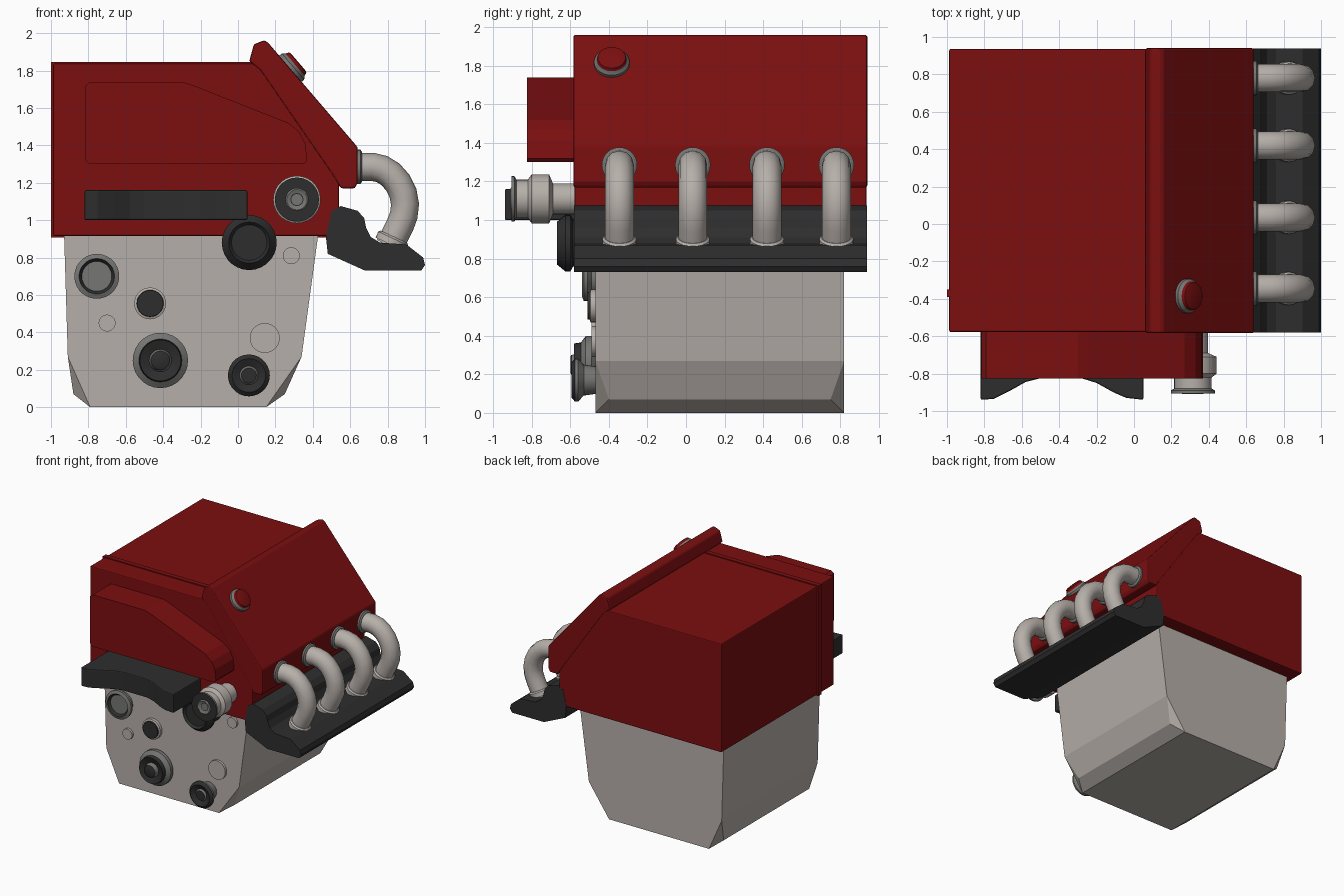
import bpy, bmesh, math
from mathutils import Vector, Matrix

if "Cube" in bpy.data.objects:
    bpy.data.objects.remove(bpy.data.objects["Cube"])


def material(name, rgb):
    m = bpy.data.materials.new(name)
    m.diffuse_color = (*rgb, 1)
    m.use_nodes = True
    m.node_tree.nodes["Principled BSDF"].inputs["Base Color"].default_value = m.diffuse_color
    return m


RED = material("red paint", (0.2, 0.0045, 0.005))
LIGHT = material("light metal", (0.47, 0.43, 0.40))
MID = material("mid grey metal", (0.18, 0.18, 0.175))
DARK = material("dark grey", (0.027, 0.027, 0.027))
MATS = [LIGHT, MID, DARK, RED]
L, M, D, R = range(4)


def finish(bm, name, mats, bevel=0, smooth=True):
    bmesh.ops.recalc_face_normals(bm, faces=bm.faces)
    me = bpy.data.meshes.new(name)
    bm.to_mesh(me)
    bm.free()
    ob = bpy.data.objects.new(name, me)
    bpy.context.collection.objects.link(ob)
    for m in mats:
        me.materials.append(m)
    if bevel:
        b = ob.modifiers.new("bevel", 'BEVEL')
        b.width, b.segments, b.limit_method = bevel, 2, 'ANGLE'
        b.angle_limit = math.radians(40)
    if smooth:
        bpy.ops.object.select_all(action='DESELECT')
        bpy.context.view_layer.objects.active = ob
        ob.select_set(True)
        bpy.ops.object.shade_smooth_by_angle(angle=math.radians(30))
    return ob


def prism(name, pts, a, b, mat, axis='Y', bevel=0):
    """Extrude an outline: xz along y, or xy along z."""
    bm = bmesh.new()
    put = (lambda p, t: (p[0], t, p[1])) if axis == 'Y' else (lambda p, t: (p[0], p[1], t))
    face = bm.faces.new([bm.verts.new(put(p, a)) for p in pts])
    new = bmesh.ops.extrude_face_region(bm, geom=[face])["geom"]
    shift = Vector((0, b - a, 0)) if axis == 'Y' else Vector((0, 0, b - a))
    bmesh.ops.translate(bm, verts=[v for v in new if isinstance(v, bmesh.types.BMVert)], vec=shift)
    return finish(bm, name, [mat], bevel, smooth=False)


def lathe(name, origin, direction, profile, seg=28):
    """Spin (radius, distance, colour of next band) about an axis."""
    bm = bmesh.new()
    rot = Vector((0, 0, 1)).rotation_difference(Vector(direction)).to_matrix().to_4x4()
    rings = []
    for r, h, _ in profile:
        rings.append([bm.verts.new((r * math.cos(2 * math.pi * i / seg),
                                    r * math.sin(2 * math.pi * i / seg), h)) for i in range(seg)])
    for k in range(len(rings) - 1):
        p, q = rings[k], rings[k + 1]
        for i in range(seg):
            j = (i + 1) % seg
            bm.faces.new((p[i], p[j], q[j], q[i])).material_index = profile[k][2]
    bm.faces.new(rings[0]).material_index = profile[0][2]
    bm.faces.new(rings[-1]).material_index = profile[-1][2]
    bmesh.ops.transform(bm, matrix=Matrix.Translation(origin) @ rot, verts=bm.verts)
    return finish(bm, name, MATS)


# Lower block: tapered sides with a chamfered sump
bm = bmesh.new()
side = [(-.93, .93), (-.91, .27), (-.79, 0), (.15, 0), (.34, .27), (.43, .93)]
for y in (-.47, .82):
    for x, z in side:
        bm.verts.new((x, y, z))
for y in (-.40, .75):
    for x in (-.88, .25):
        bm.verts.new((x, y, .07))
bmesh.ops.convex_hull(bm, input=bm.verts)
bmesh.ops.dissolve_limit(bm, angle_limit=.01, verts=bm.verts, edges=bm.edges)
finish(bm, "lower_block", [LIGHT], smooth=False)

# Red upper body, raised band, sloped cover and front cover
prism("upper_body", [(-.988, .915), (-.988, 1.838), (.10, 1.838), (.5, 1.4), (.54, 1.2), (.54, .915)],
      -.578, .936, RED, bevel=.008)
prism("body_band", [(-1, .908), (-1, 1.846), (.08, 1.846), (.08, 1.6), (.5, 1.2), (.5, .908)],
      -.39, -.35, RED)
prism("sloped_cover", [(.06, 1.85), (.085, 1.94), (.14, 1.962), (.16, 1.95), (.64, 1.39), (.64, 1.2),
                       (.625, 1.17), (.55, 1.17), (.5, 1.25), (.12, 1.80)],
      -.584, .94, RED, bevel=.01)
prism("front_cover", [(-.815, 1.32), (-.815, 1.72), (-.79, 1.74), (-.30, 1.74), (-.25, 1.725), (.27, 1.52),
                      (.33, 1.47), (.36, 1.41), (.37, 1.32), (.35, 1.30), (-.795, 1.30)],
      -.825, -.57, RED)

# Dark wavy intake
prism("front_intake", [(-.82, -.57), (-.82, -.94), (-.75, -.935), (-.66, -.89), (-.58, -.845), (-.50, -.825),
                       (-.28, -.825), (-.20, -.85), (-.11, -.90), (-.04, -.93), (.05, -.94), (.05, -.57)],
      1.0, 1.16, DARK, axis='Z', bevel=.008)

# Exhaust manifold rail
prism("manifold_rail", [(.47, .91), (.48, .82), (.68, .73), (.98, .73), (1.0, .76), (.99, .80), (.90, .87),
                        (.76, .88), (.71, .91), (.685, .96), (.675, 1.01), (.64, 1.05), (.55, 1.075), (.50, 1.05)],
      -.58, .938, DARK)

# Four curved exhaust pipes with flanges
path = [(.62, 1.285), (.72, 1.285), (.77, 1.273), (.815, 1.245), (.855, 1.2), (.882, 1.145),
        (.893, 1.085), (.886, 1.025), (.865, .97), (.81, .86)]
for n, y in enumerate((-.345, .035, .42, .78)):
    cu = bpy.data.curves.new(f"exhaust_pipe_{n + 1}", 'CURVE')
    cu.dimensions = '3D'
    cu.bevel_depth, cu.bevel_resolution = .075, 4
    cu.use_fill_caps = True
    sp = cu.splines.new('POLY')
    sp.points.add(len(path) - 1)
    for p, (x, z) in zip(sp.points, path):
        p.co = (x, y, z, 1)
    cu.materials.append(LIGHT)
    ob = bpy.data.objects.new(cu.name, cu)
    bpy.context.collection.objects.link(ob)
    bpy.ops.object.select_all(action='DESELECT')
    bpy.context.view_layer.objects.active = ob
    ob.select_set(True)
    bpy.ops.object.convert(target='MESH')
    bpy.ops.object.shade_smooth_by_angle(angle=math.radians(40))
    lathe(f"upper_flange_{n + 1}", (.63, y, 1.285), (1, 0, 0), [(.092, 0, M), (.092, .025, M), (.08, .033, M)])
    lathe(f"lower_flange_{n + 1}", (.815, y, .87), (.42, 0, .9), [(.088, 0, L), (.088, .035, L), (.078, .045, L)])

# Filler cap on the slope
lathe("filler_cap", (.275, -.385, 1.805), (.76, 0, .65),
      [(.092, 0, M), (.092, .025, M), (.078, .04, R), (.072, .058, R), (.06, .062, R)])

# Front pulleys and plugs, each measured forward from its mounting face
FRONT = (0, -1, 0)
lathe("upper_left_pulley", (-.755, -.46, .70), FRONT,
      [(.095, 0, M), (.095, .03, M), (.12, .05, M), (.12, .07, M), (.095, .08, D), (.08, .06, M), (.07, .06, M)])
lathe("center_plug", (-.47, -.46, .555), FRONT, [(.085, 0, L), (.085, .035, L), (.072, .04, D), (.07, .05, D)])
lathe("main_pulley", (-.415, -.46, .25), FRONT,
      [(.12, 0, M), (.148, .03, M), (.148, .06, M), (.115, .085, D), (.11, .12, D), (.06, .10, M),
       (.05, .135, D), (.04, .14, D)])
lathe("lower_right_pulley", (.058, -.46, .17), FRONT,
      [(.07, 0, M), (.08, .07, M), (.112, .10, M), (.112, .115, D), (.09, .135, D), (.05, .115, M),
       (.04, .13, D), (.03, .13, D)])
lathe("pump_pulley", (.06, -.46, .88), FRONT,
      [(.12, 0, D), (.12, .125, D), (.147, .14, D), (.147, .165, D), (.11, .21, D), (.095, .19, D), (.08, .19, D)])
lathe("thermostat_housing", (.315, -.57, 1.11), FRONT,
      [(.08, 0, L), (.08, .12, L), (.127, .14, L), (.127, .23, L), (.10, .25, L), (.10, .31, M),
       (.118, .32, M), (.118, .335, D), (.06, .335, L), (.055, .34, M), (.035, .33, D), (.03, .33, M)])
for n, (x, z, r) in enumerate(((.285, .81, .045), (.143, .37, .08), (-.70, .45, .045))):
    lathe(f"block_plug_{n + 1}", (x, -.46, z), FRONT, [(r, 0, L), (r, .03, L)])
